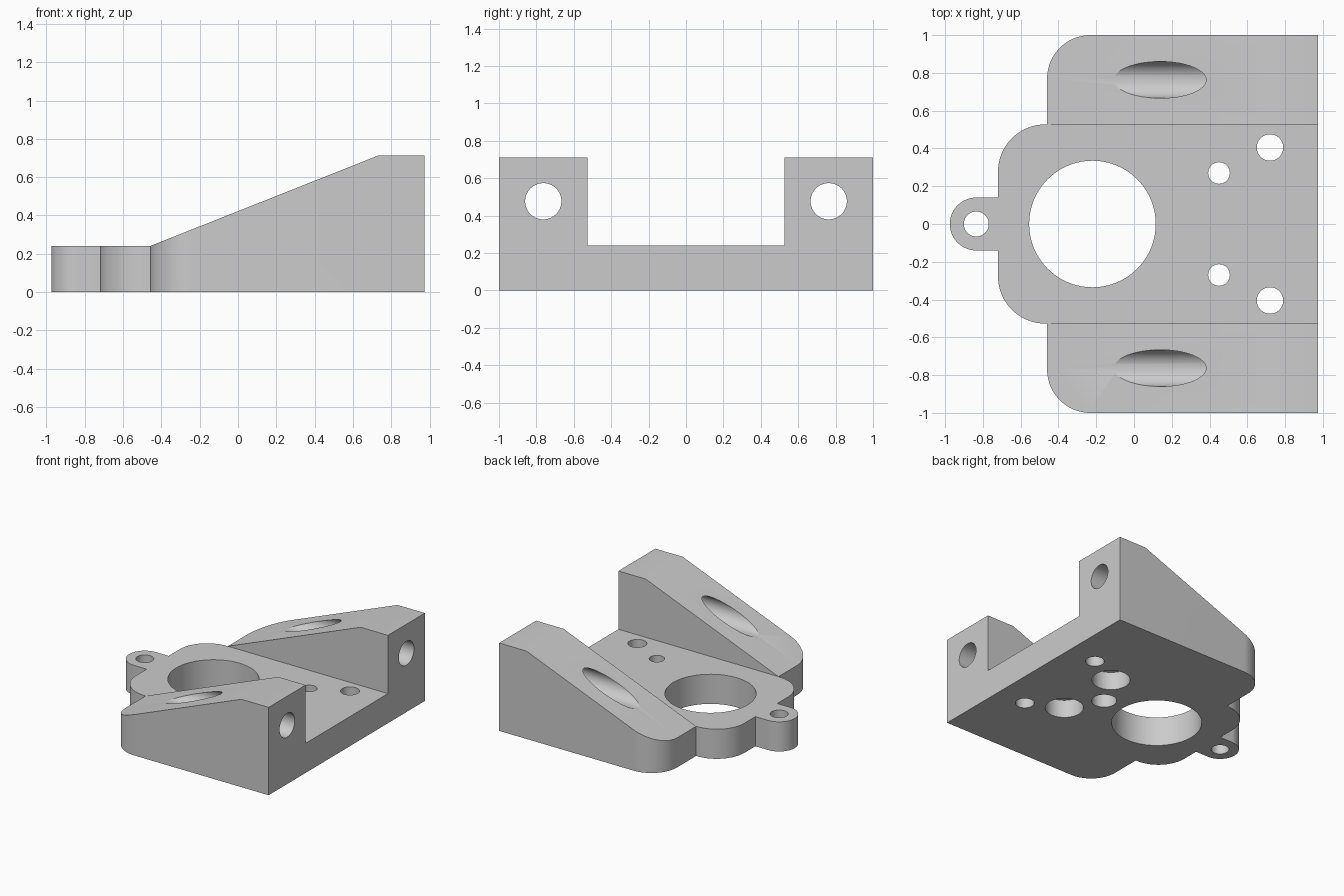
import bpy, bmesh, math
from mathutils import Vector

cube = bpy.data.objects.get("Cube")
if cube:
    bpy.data.objects.remove(cube, do_unlink=True)

grey = bpy.data.materials.new("plain_grey")
grey.use_nodes = True
grey.diffuse_color = (0.6, 0.6, 0.6, 1)
grey.node_tree.nodes["Principled BSDF"].inputs["Base Color"].default_value = (0.6, 0.6, 0.6, 1)


def arc(cx, cy, r, start, end, steps=24):
    angles = [math.radians(start + (end - start) * i / steps) for i in range(steps + 1)]
    return [(cx + r * math.cos(a), cy + r * math.sin(a)) for a in angles]


def prism(name, points, axis, low, high):
    """Extrude a closed outline along one axis."""
    place = {"x": lambda p, t: Vector((t, p[0], p[1])),
             "y": lambda p, t: Vector((p[0], t, p[1])),
             "z": lambda p, t: Vector((p[0], p[1], t))}[axis]
    bm = bmesh.new()
    face = bm.faces.new([bm.verts.new(place(p, low)) for p in points])
    result = bmesh.ops.extrude_face_region(bm, geom=[face])
    moved = [g for g in result["geom"] if isinstance(g, bmesh.types.BMVert)]
    bmesh.ops.translate(bm, verts=moved, vec=place((0, 0), high - low))
    bmesh.ops.recalc_face_normals(bm, faces=bm.faces[:])
    mesh = bpy.data.meshes.new(name)
    bm.to_mesh(mesh)
    bm.free()
    obj = bpy.data.objects.new(name, mesh)
    bpy.context.collection.objects.link(obj)
    mesh.materials.append(grey)
    return obj


def drill(name, a, b, radius, axis, low, high, steps=64):
    return prism(name, arc(a, b, radius, 0, 360, steps)[:-1], axis, low, high)


FLOOR, TOP, WALL, END = 0.24, 0.712, 0.527, 0.975

# Plan outline: half traced from the back edge to the ear, then mirrored
half = [(END, 1.0)]
half += arc(-0.23, 1 - 0.23, 0.23, 90, 180)
half += [(-0.46, WALL)]
half += arc(-0.47, WALL - 0.25, 0.25, 90, 180)
half += [(-0.72, 0.14)]
half += arc(-0.835, 0, 0.14, 90, 180)
outline = half + [(x, -y) for x, y in reversed(half[:-1])]
bracket = prism("mounting_bracket", outline, "z", 0, TOP)

# Central channel and sloped cheeks
channel = [(-WALL, FLOOR), (WALL, FLOOR), (WALL, 1), (-WALL, 1)]
slope = [(-1.2, FLOOR), (-0.46, FLOOR), (0.73, TOP), (0.73, 1), (-1.2, 1)]
cutters = [prism("channel_cutter", channel, "x", -1.2, 1.2),
           prism("slope_cutter", slope, "y", -1.2, 1.2)]

# Main bore, ear hole and blind locating hole
cutters += [drill("bore_cutter", -0.22, 0, 0.335, "z", -0.1, 0.5, 96),
            drill("ear_hole_cutter", -0.835, 0, 0.066, "z", -0.1, 0.5),
            drill("blind_hole_cutter", 0.29, 0, 0.093, "z", -0.1, 0.147)]

# Paired holes: plate holes, counterbored screw holes and rod holes
for s in (-1, 1):
    cutters += [drill("plate_hole_cutter", 0.72, s * 0.405, 0.07, "z", -0.1, 0.5),
                drill("screw_hole_cutter", 0.45, s * 0.27, 0.057, "z", -0.1, 0.5),
                drill("counterbore_cutter", 0.45, s * 0.27, 0.142, "z", -0.1, 0.147),
                drill("rod_hole_cutter", s * 0.763, 0.477, 0.097, "x", -0.6, 1.2)]

for cutter in cutters:
    cutter.hide_render = True
    mod = bracket.modifiers.new(cutter.name, "BOOLEAN")
    mod.operation = "DIFFERENCE"
    mod.solver = "EXACT"
    mod.object = cutter

# Bake the cuts and discard the cutters
bpy.context.view_layer.update()
depsgraph = bpy.context.evaluated_depsgraph_get()
finished = bpy.data.meshes.new_from_object(bracket.evaluated_get(depsgraph))
bracket.modifiers.clear()
bracket.data = finished
for cutter in cutters:
    bpy.data.objects.remove(cutter, do_unlink=True)

bpy.ops.object.select_all(action="DESELECT")
bpy.context.view_layer.objects.active = bracket
bracket.select_set(True)
bpy.ops.object.shade_smooth_by_angle(angle=math.radians(25))
